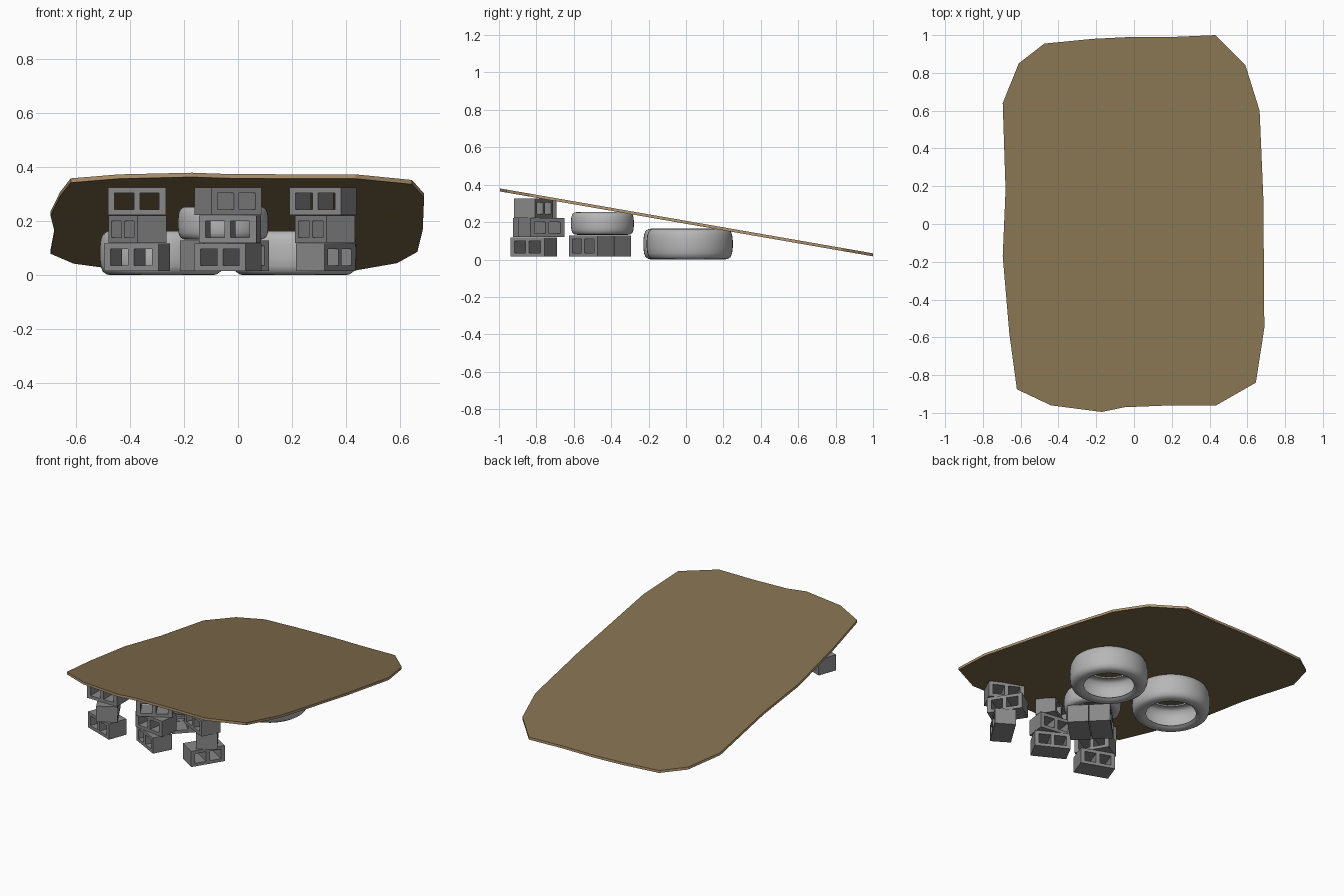
import bpy, bmesh, math
from mathutils import Matrix

if "Cube" in bpy.data.objects:
    bpy.data.objects.remove(bpy.data.objects["Cube"])


def material(name, rgb):
    m = bpy.data.materials.new(name)
    m.diffuse_color = (*rgb, 1)
    m.use_nodes = True
    m.node_tree.nodes["Principled BSDF"].inputs["Base Color"].default_value = m.diffuse_color
    return m


WOOD = material("brown wood", (0.225, 0.16, 0.077))
EDGE = material("light wood edge", (0.45, 0.31, 0.165))
CONCRETE = material("concrete grey", (0.25, 0.25, 0.25))
RUBBER = material("pale rubber", (0.47, 0.47, 0.47))


def finish(name, bm, mats, matrix=Matrix()):
    bmesh.ops.recalc_face_normals(bm, faces=bm.faces)
    me = bpy.data.meshes.new(name)
    bm.to_mesh(me)
    bm.free()
    for m in mats:
        me.materials.append(m)
    ob = bpy.data.objects.new(name, me)
    ob.matrix_world = matrix
    bpy.context.collection.objects.link(ob)
    return ob


# Ramp board: irregular outline, tilted down towards the back
outline = [(.43, 1), (.59, .84), (.665, .6), (.685, .13), (.69, -.55), (.645, -.84),
           (.435, -.96), (.2, -.96), (-.05, -.97), (-.17, -.995), (-.44, -.96),
           (-.62, -.875), (-.66, -.58), (-.695, -.17), (-.68, .18), (-.695, .64),
           (-.61, .85), (-.475, .955), (-.22, .98), (-.02, .99), (.2, .99)]
SLOPE, MID, HALF = -0.174, 0.199, 0.008
bm = bmesh.new()
top = [bm.verts.new((x, y, MID + SLOPE * y + HALF)) for x, y in outline]
low = [bm.verts.new((x, y, MID + SLOPE * y - HALF)) for x, y in outline]
bm.faces.new(top)
bm.faces.new(low)
for i in range(len(outline)):
    j = (i + 1) % len(outline)
    bm.faces.new((top[i], top[j], low[j], low[i])).material_index = 1
finish("ramp_board", bm, [WOOD, EDGE])


# Cinder block: a 5 x 3 cell front with two cells left open right through
def block(name, x, y, z, angle, h=0.102, d=0.125):
    xs = [-.1075, -.082, -.0115, .0115, .082, .1075]
    zs = [0, .02, h - .02, h]
    bm = bmesh.new()

    def quad(*pts):
        bm.faces.new([bm.verts.new(p) for p in pts])

    def solid(i, k):
        return 0 <= i < 5 and 0 <= k < 3 and not (k == 1 and i in (1, 3))

    a, b = -d / 2, d / 2
    for i in range(5):
        for k in range(3):
            if not solid(i, k):
                continue
            x0, x1, z0, z1 = xs[i], xs[i + 1], zs[k], zs[k + 1]
            for s in (a, b):
                quad((x0, s, z0), (x1, s, z0), (x1, s, z1), (x0, s, z1))
            for di, wx in ((-1, x0), (1, x1)):
                if not solid(i + di, k):
                    quad((wx, a, z0), (wx, b, z0), (wx, b, z1), (wx, a, z1))
            for dk, wz in ((-1, z0), (1, z1)):
                if not solid(i, k + dk):
                    quad((x0, a, wz), (x1, a, wz), (x1, b, wz), (x0, b, wz))
    bmesh.ops.remove_doubles(bm, verts=bm.verts, dist=1e-5)
    mat = Matrix.Translation((x, y, z)) @ Matrix.Rotation(math.radians(angle), 4, 'Z')
    finish(name, bm, [CONCRETE], mat)


# Three towers of three blocks, listed bottom to top as (x, y, angle)
towers = {
    "left": [(-.375, -.81, -20), (-.373, -.80, -60), (-.375, -.80, 0)],
    "centre": [(-.037, -.81, -28), (-.03, -.80, -8), (-.037, -.80, 30)],
    "right": [(.325, -.815, 58), (.322, -.775, -57), (.315, -.815, -27)],
}
for side, stack in towers.items():
    for level, (x, y, ang) in enumerate(stack):
        block(f"{side}_tower_block_{level + 1}", x, y, .016 + .1035 * level, ang)

# Two blocks side by side under the small tyre
for n, s in enumerate((-1, 1)):
    off = s * .0645 * math.sqrt(.5)
    block(f"tyre_support_block_{n + 1}", -.05 - off, -.46 + off, .016, 45, h=.113)


# Tyre: hollow cross-section spun around z
def tyre(name, x, y, z, radius, height, sides=48):
    half = [(.64, .86), (.70, .97), (.78, 1), (.88, .97), (.95, .84), (.985, .6), (1, .25)]
    inner = [(.93, .25), (.88, .7), (.78, .86), (.66, .78)]
    ring = half + [(r, -h) for r, h in reversed(half)]
    ring += [(r, -h) for r, h in reversed(inner)] + inner
    bm = bmesh.new()
    rows = []
    for i in range(sides):
        t = 2 * math.pi * i / sides
        rows.append([bm.verts.new((r * radius * math.cos(t), r * radius * math.sin(t),
                                   h * height / 2)) for r, h in ring])
    for i in range(sides):
        p, q = rows[i], rows[(i + 1) % sides]
        for k in range(len(ring)):
            m = (k + 1) % len(ring)
            bm.faces.new((p[k], q[k], q[m], p[m]))
    ob = finish(name, bm, [RUBBER], Matrix.Translation((x, y, z + height / 2)))
    bpy.context.view_layer.objects.active = ob
    ob.select_set(True)
    bpy.ops.object.shade_smooth_by_angle(angle=math.radians(45))
    ob.select_set(False)


tyre("left_tyre", -.283, .002, 0, .23, .166)
tyre("right_tyre", .21, .02, 0, .23, .166)
tyre("small_tyre", -.055, -.447, .132, .168, .122)
